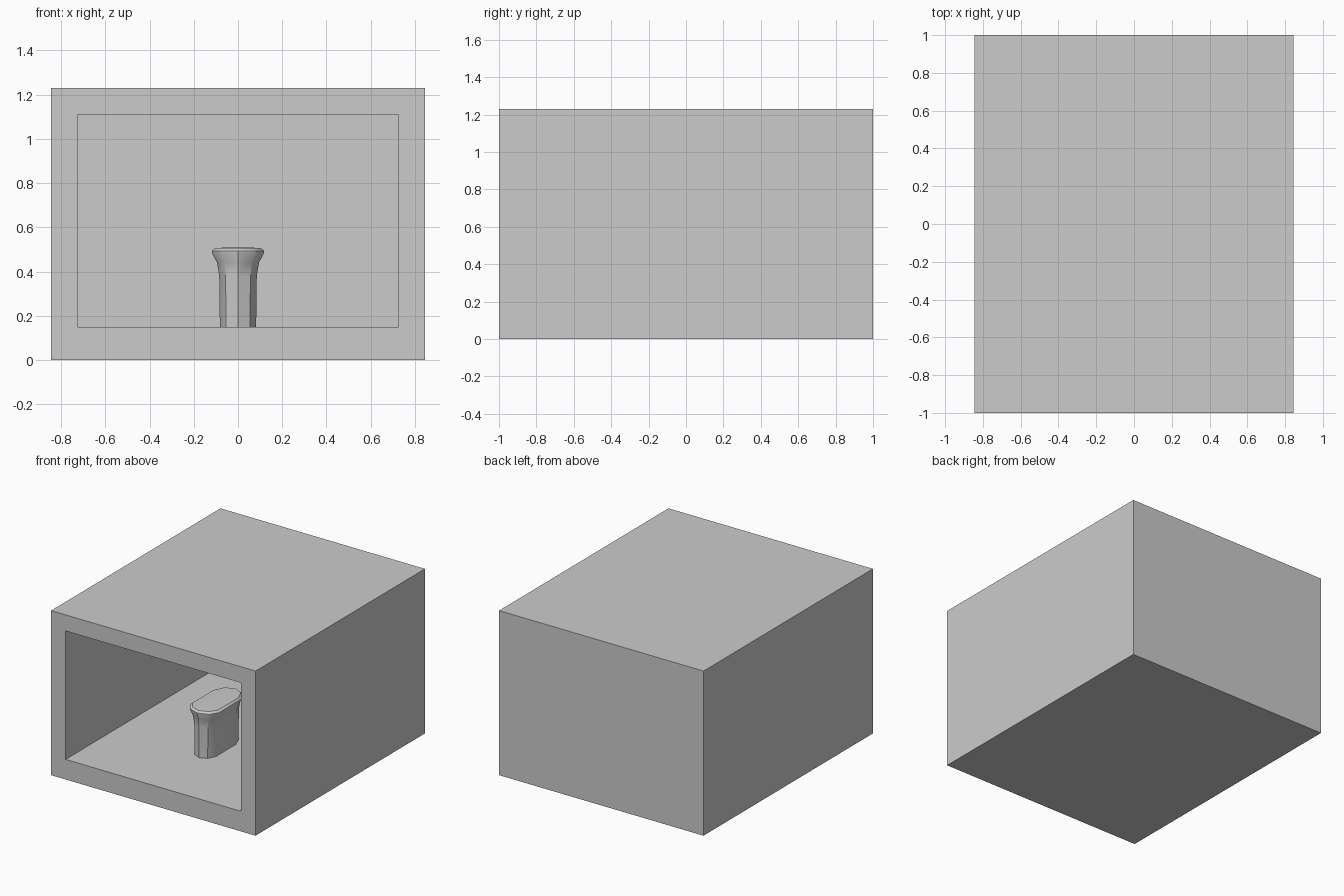
import bpy, bmesh
from math import radians

if "Cube" in bpy.data.objects:
    bpy.data.objects.remove(bpy.data.objects["Cube"])


def make_object(name, bm):
    bmesh.ops.recalc_face_normals(bm, faces=bm.faces)
    mesh = bpy.data.meshes.new(name)
    bm.to_mesh(mesh)
    bm.free()
    obj = bpy.data.objects.new(name, mesh)
    bpy.context.collection.objects.link(obj)
    return obj


def rect(bm, x, z0, z1, y):
    return [bm.verts.new((sx, y, z)) for sx, z in ((-x, z0), (x, z0), (x, z1), (-x, z1))]


def bridge(bm, a, b):
    n = len(a)
    for i in range(n):
        j = (i + 1) % n
        bm.faces.new((a[i], a[j], b[j], b[i]))


# Hollow box open at the front: back, outer front, inner front, inner back
bm = bmesh.new()
rings = [rect(bm, 0.845, 0, 1.23, 1), rect(bm, 0.845, 0, 1.23, -1),
         rect(bm, 0.725, 0.15, 1.11, -1), rect(bm, 0.725, 0.15, 1.11, 0.88)]
for a, b in zip(rings, rings[1:]):
    bridge(bm, a, b)
bm.faces.new(rings[0])
bm.faces.new(rings[-1])
make_object("box_shell", bm)

# Oblong pedestal with flared rim: (half width, half length, height)
outline = [(0, -1), (0.66, -0.88), (1, -0.62), (1, 0.5), (0.66, 0.85),
           (0, 1), (-0.66, 0.85), (-1, 0.5), (-1, -0.62), (-0.66, -0.88)]
profile = [(0.082, 0.21, 0.15), (0.085, 0.212, 0.38), (0.095, 0.217, 0.44),
           (0.118, 0.232, 0.485), (0.118, 0.232, 0.493), (0.104, 0.218, 0.506),
           (0.05, 0.13, 0.509)]
bm = bmesh.new()
rings = [[bm.verts.new((px * w, -0.25 + py * d, z)) for px, py in outline]
         for w, d, z in profile]
for a, b in zip(rings, rings[1:]):
    bridge(bm, a, b)
bm.faces.new(rings[0])
bm.faces.new(rings[-1])
pedestal = make_object("flared_pedestal", bm)
bpy.context.view_layer.objects.active = pedestal
pedestal.select_set(True)
bpy.ops.object.shade_smooth_by_angle(angle=radians(35))
